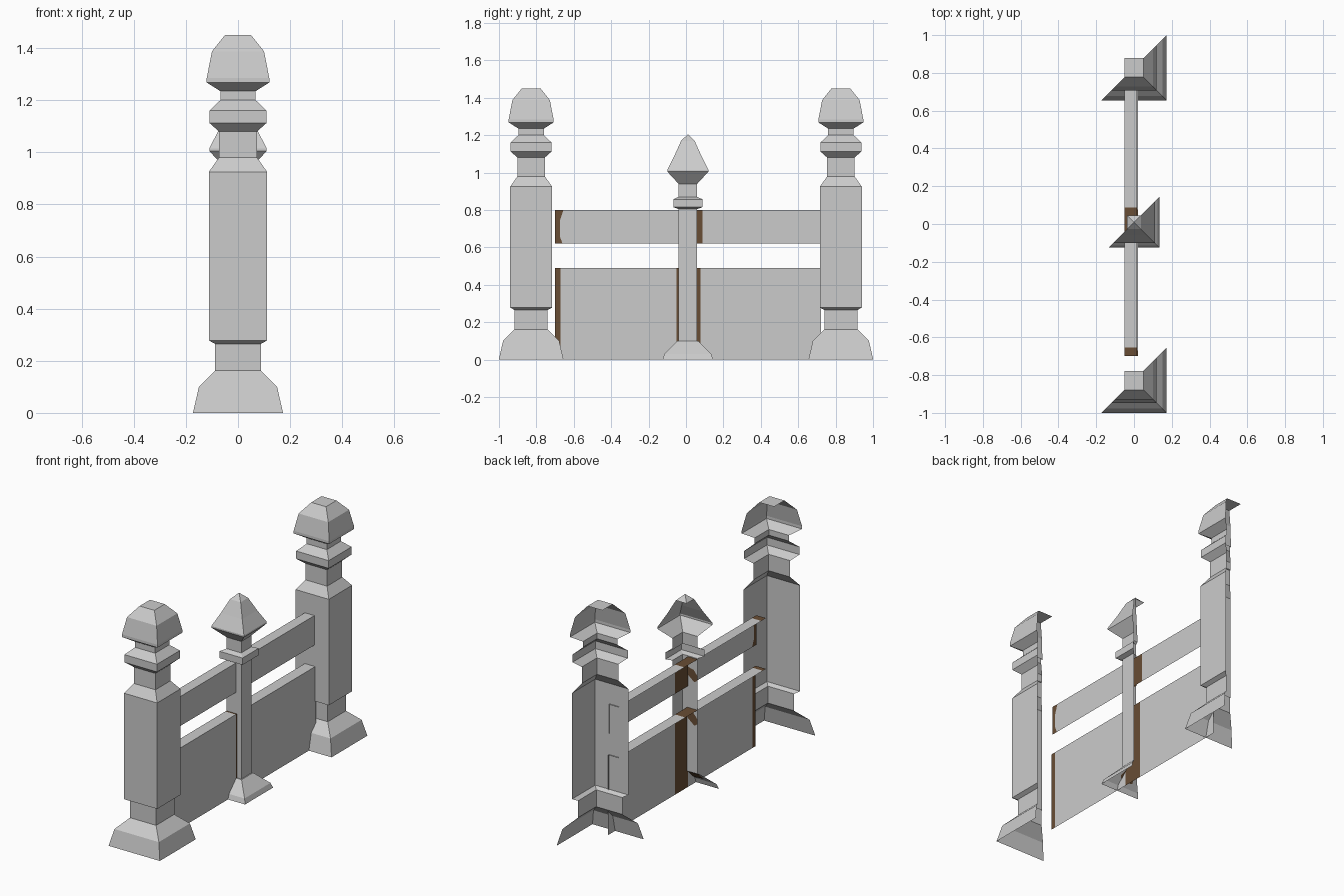
import bpy

if "Cube" in bpy.data.objects:
    bpy.data.objects.remove(bpy.data.objects["Cube"])

def material(name, rgb):
    m = bpy.data.materials.new(name)
    m.diffuse_color = (*rgb, 1)
    m.use_nodes = True
    m.node_tree.nodes["Principled BSDF"].inputs["Base Color"].default_value = m.diffuse_color
    return m

GREY = material("weathered_grey", (0.60, 0.60, 0.60))
BROWN = material("raw_brown_wood", (0.14, 0.075, 0.035))


class Builder:
    """Collects polygons with a material index, then makes one object."""
    def __init__(self):
        self.verts, self.faces, self.mats = [], [], []

    def poly(self, pts, mat=0):
        n = len(self.verts)
        self.verts += pts
        self.faces.append(range(n, n + len(pts)))
        self.mats.append(mat)

    def finish(self, name):
        me = bpy.data.meshes.new(name)
        me.from_pydata(self.verts, [], [list(f) for f in self.faces])
        me.materials.append(GREY)
        me.materials.append(BROWN)
        for p, m in zip(me.polygons, self.mats):
            p.material_index = m
        ob = bpy.data.objects.new(name, me)
        bpy.context.collection.objects.link(ob)
        return ob


def half_shell(b, profile, cy):
    # Square post made only of its front (-y) and right (+x) sides
    for (r0, z0), (r1, z1) in zip(profile, profile[1:]):
        b.poly([(-r0, cy - r0, z0), (r0, cy - r0, z0), (r1, cy - r1, z1), (-r1, cy - r1, z1)])
        b.poly([(r0, cy - r0, z0), (r0, cy + r0, z0), (r1, cy + r1, z1), (r1, cy - r1, z1)])


# Large end posts with flat tops
END = [(.173, 0), (.15, .10), (.088, .162), (.088, .265), (.112, .278), (.112, .925),
       (.073, .98), (.073, 1.08), (.11, 1.113), (.11, 1.16), (.068, 1.2), (.068, 1.235),
       (.12, 1.268), (.12, 1.285), (.10, 1.388), (.05, 1.45)]
for name, cy in (("front_post", -.828), ("back_post", .828)):
    b = Builder()
    half_shell(b, END, cy)
    r, z = END[-1]
    b.poly([(-r, cy - r, z), (r, cy - r, z), (r, cy + r, z), (-r, cy + r, z)])
    b.finish(name)

# Slim middle post with pointed finial
MID = [(.135, 0), (.125, .03), (.056, .10), (.05, .10), (.05, .805), (.078, .815), (.078, .857),
       (.05, .87), (.05, .94), (.11, 1.005), (.11, 1.015), (.072, 1.09), (.036, 1.17)]
CY = .01
b = Builder()
half_shell(b, MID, CY)
r, z = MID[-1]
ring = [(-r, CY - r, z), (r, CY - r, z), (r, CY + r, z), (-r, CY + r, z)]
for i in range(4):
    b.poly([ring[i], ring[(i + 1) % 4], (0, CY, 1.205)])
# bare wood patches on the inside of the front side
y = CY - .05 + .002
for top in (.74, .475):
    b.poly([(x, y, top + dz) for x, dz in
            ((.018, 0), (-.025, -.01), (-.05, -.04), (-.05, -.07), (-.03, -.085), (.018, -.045))], 1)
b.poly([(x, CY - rr + .003, zz) for x, rr, zz in
        ((-.05, .056, .10), (.02, .056, .10), (.035, .085, .07), (.01, .11, .045), (-.06, .10, .055))], 1)
b.finish("middle_post")


def rail(name, x1, z0, z1, edge, mid0, mid1):
    # Board with right and top sides; bare wood at its front end and by the middle post
    x0, ya, yb = -.05, -.70, .722
    b = Builder()
    side = lambda pts, m: b.poly([(x1, py, pz) for py, pz in pts], m)
    top = lambda p, q, m: b.poly([(x0, p, z1), (x1, p, z1), (x1, q, z1), (x0, q, z1)], m)
    side([(ya, z0)] + edge + [(ya, z1)], 1)
    side([(mid0, z0), (mid0, z1)] + edge[::-1], 0)
    side([(mid0, z0), (mid1, z0), (mid1, z1), (mid0, z1)], 1)
    side([(mid1, z0), (yb, z0), (yb, z1), (mid1, z1)], 0)
    e = edge[-1][0]
    for p, q, m in ((ya, e, 1), (e, mid0, 0), (mid0, mid1, 1), (mid1, yb, 0)):
        top(p, q, m)
    b.finish(name)


rail("upper_rail", .015, .62, .80,
     [(-.66, .62), (-.675, .66), (-.675, .74), (-.655, .80)], -.04, .087)
rail("lower_panel", .02, 0, .49, [(-.67, 0), (-.67, .49)], -.05, .077)
